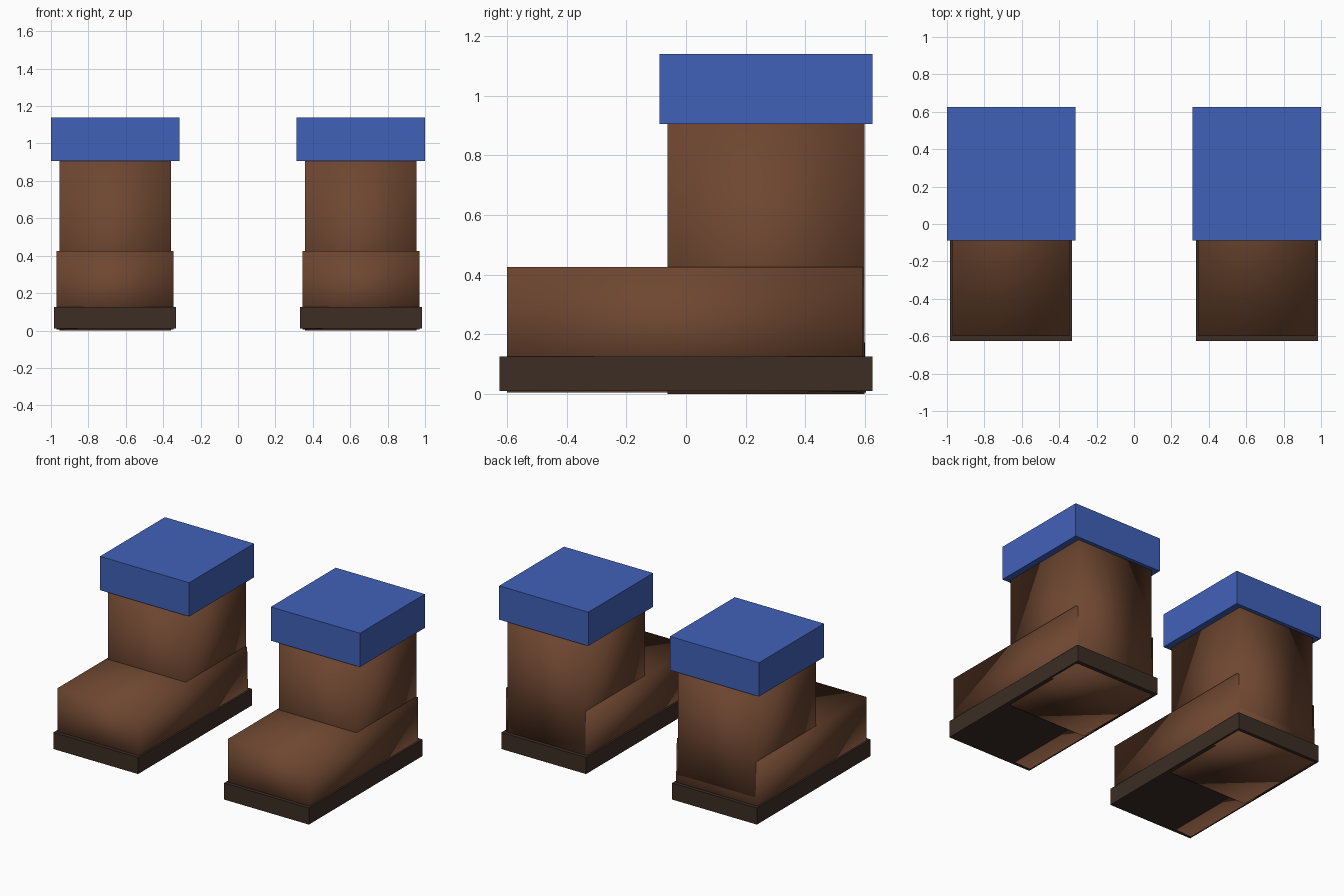
import bpy
import bmesh

if "Cube" in bpy.data.objects:
    bpy.data.objects.remove(bpy.data.objects["Cube"])


def material(name, rgb):
    m = bpy.data.materials.new(name)
    m.diffuse_color = (*rgb, 1.0)
    m.use_nodes = True
    m.node_tree.nodes["Principled BSDF"].inputs["Base Color"].default_value = m.diffuse_color
    return m


BLUE = material("cuff blue", (0.053, 0.120, 0.485))
BROWN = material("leather brown", (0.156, 0.062, 0.030))
DARK = material("sole dark brown", (0.045, 0.027, 0.018))


def box(name, x, y, z, mat, smooth=False, adjust=None):
    """Box between (min, max) ranges; adjust may nudge single corners."""
    bm = bmesh.new()
    bmesh.ops.create_cube(bm, size=1.0)
    for v in bm.verts:
        sx, sy, sz = (c > 0 for c in v.co)
        v.co = (x[sx], y[sy], z[sz])
        if adjust:
            adjust(v, sx, sy, sz)
    for f in bm.faces:
        f.smooth = smooth
    mesh = bpy.data.meshes.new(name)
    bm.to_mesh(mesh)
    bm.free()
    mesh.materials.append(mat)
    ob = bpy.data.objects.new(name, mesh)
    bpy.context.collection.objects.link(ob)
    return ob


for side, cx in (("left", -0.657), ("right", 0.657)):

    def span(half):
        return (cx - half, cx + half)

    def foot_shape(v, sx, sy, sz):
        # underside rises into the sole at one toe corner
        if sx and not sy and not sz:
            v.co.z = 0.03
        # left heel bulges slightly past the shaft near the ground
        if side == "left" and sy:
            v.co.y = 0.592 if sz else 0.604

    # flat-shaded sole and cuff, soft-shaded leather
    box(side + "_sole", span(0.326), (-0.625, 0.625), (0.01, 0.125), DARK)
    box(side + "_foot", span(0.313), (-0.60, 0.594), (0.005, 0.426),
        BROWN, True, foot_shape)
    box(side + "_shaft", span(0.298), (-0.062, 0.599), (0.0, 0.93),
        BROWN, True)
    box(side + "_cuff", span(0.343), (-0.088, 0.625), (0.905, 1.14), BLUE)
